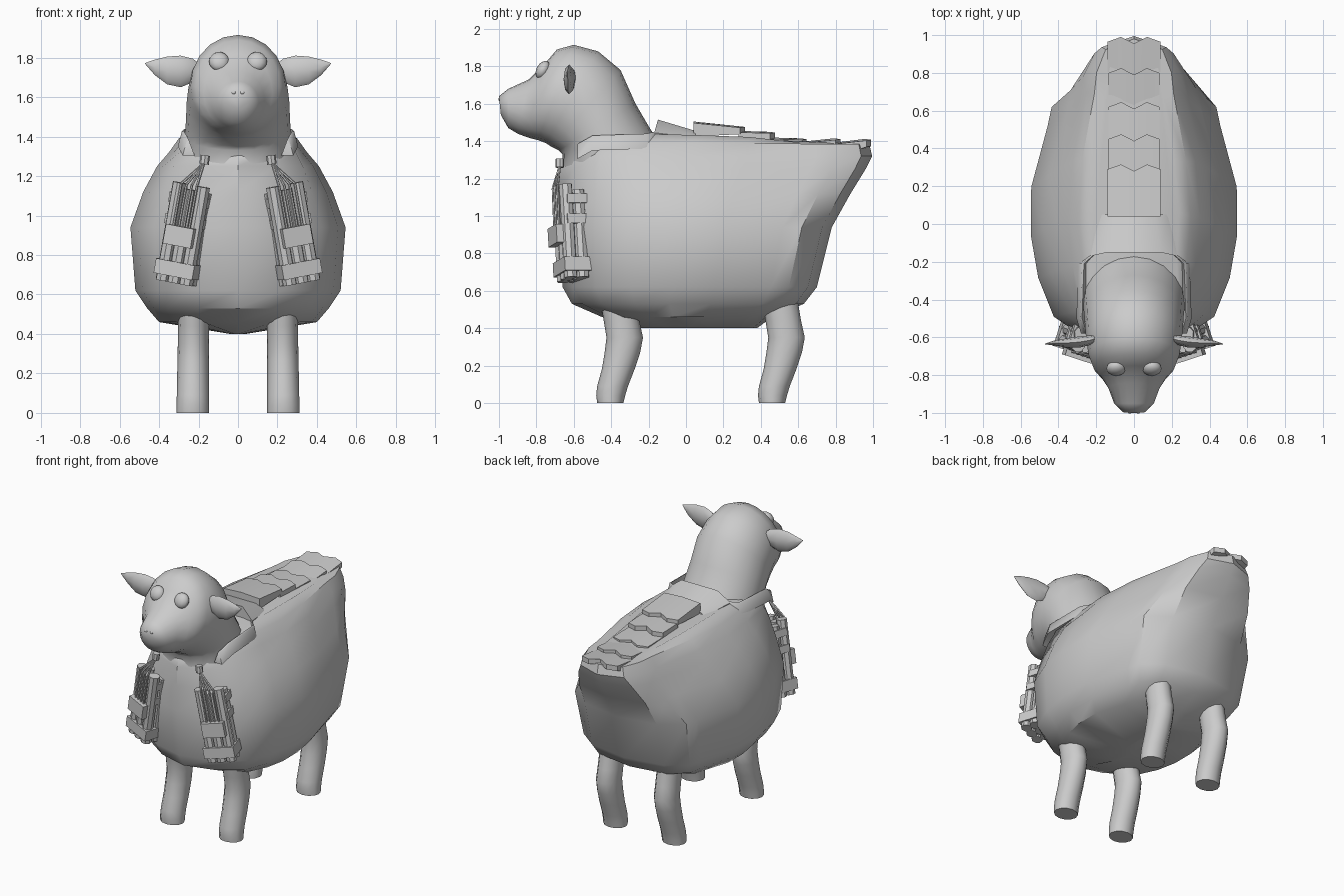
import bpy, bmesh, math
from mathutils import Vector, Matrix

if "Cube" in bpy.data.objects:
    bpy.data.objects.remove(bpy.data.objects["Cube"])

wool = bpy.data.materials.new("pale_grey")
wool.diffuse_color = (0.6, 0.6, 0.6, 1)
wool.use_nodes = True
wool.node_tree.nodes["Principled BSDF"].inputs["Base Color"].default_value = wool.diffuse_color


def finish(name, bm, mirror=False, angle=35):
    bmesh.ops.recalc_face_normals(bm, faces=bm.faces)
    me = bpy.data.meshes.new(name)
    bm.to_mesh(me)
    bm.free()
    me.materials.append(wool)
    ob = bpy.data.objects.new(name, me)
    bpy.context.collection.objects.link(ob)
    if mirror:
        ob.modifiers.new("mirror", 'MIRROR').use_mirror_merge = False
    bpy.ops.object.select_all(action='DESELECT')
    ob.select_set(True)
    bpy.context.view_layer.objects.active = ob
    bpy.ops.object.shade_smooth_by_angle(angle=math.radians(angle))
    return ob


def loft(bm, rings):
    """Skin closed rings of points and cap both ends."""
    vs = [[bm.verts.new(p) for p in r] for r in rings]
    n = len(vs[0])
    for a, b in zip(vs, vs[1:]):
        for i in range(n):
            j = (i + 1) % n
            bm.faces.new((a[i], a[j], b[j], b[i]))
    bm.faces.new(vs[0])
    bm.faces.new(vs[-1])


def oval(c, u, v, n=16):
    c, u, v = Vector(c), Vector(u), Vector(v)
    return [c + u * math.cos(2 * math.pi * i / n) + v * math.sin(2 * math.pi * i / n) for i in range(n)]


def box(bm, m, c, s):
    bmesh.ops.create_cube(bm, size=1, matrix=m @ Matrix.Translation(c) @ Matrix.Diagonal((*s, 1)))


def rod(bm, a, b, r, n=8):
    a, b = Vector(a), Vector(b)
    d = b - a
    m = Matrix.Translation((a + b) / 2) @ d.to_track_quat('Z', 'Y').to_matrix().to_4x4()
    bmesh.ops.create_cone(bm, cap_ends=True, segments=n, radius1=r, radius2=r, depth=d.length, matrix=m)


def back_height(y):
    pts = [(-0.7, 1.26), (-0.6, 1.37), (-0.15, 1.44), (0.4, 1.42), (0.65, 1.385), (1.0, 1.385)]
    for (y0, z0), (y1, z1) in zip(pts, pts[1:]):
        if y <= y1:
            return z0 + (z1 - z0) * (y - y0) / (y1 - y0)
    return pts[-1][1]


# Fleece body: outlines (z, half width, front y, rear y, rear half width, front fullness, haunch fullness)
levels = [(0.40, 0.04, -0.25, 0.38, 0.03, 0.78, 0.8), (0.46, 0.40, -0.45, 0.46, 0.20, 0.78, 0.8),
          (0.53, 0.46, -0.61, 0.63, 0.27, 0.78, 0.8), (0.62, 0.52, -0.66, 0.70, 0.28, 0.78, 0.8),
          (0.94, 0.545, -0.68, 0.78, 0.28, 0.78, 0.8), (1.12, 0.48, -0.68, 0.88, 0.26, 0.78, 0.7),
          (1.25, 0.41, -0.68, 0.96, 0.21, 0.80, 0.66), (1.32, 0.35, -0.67, 0.995, 0.17, 0.84, 0.68),
          (1.39, 0.30, -0.64, 0.98, 0.15, 0.90, 0.66), (1.44, 0.24, -0.58, 0.95, 0.12, 0.95, 0.6)]
rings = []
for z, w, yf, yr, wr, ff, hf in levels:
    half = [(0.57 * ff * w, 0.045), (ff * w, 0.13), (max(0.93, ff) * w, 0.27), (w, 0.42),
            (w * min(1, 0.55 + 0.56 * hf), 0.6), ((hf + 0.04) * w, 0.82), (hf * w, 0.89), (wr, 0.965)]
    loop = [(0, 0)] + half + [(0, 1)] + [(-x, t) for x, t in reversed(half)]
    pts = [(x, yf + (yr - yf) * t) for x, t in loop]
    rings.append([(x, y, min(z, back_height(y))) for x, y in pts])
bm = bmesh.new()
loft(bm, rings)
finish("fleece_body", bm)

# Neck and head: (upper y, z), (lower y, z), half width
bm = bmesh.new()
sections = [(-0.15, 1.40, -0.66, 1.26, 0.27), (-0.20, 1.48, -0.66, 1.33, 0.27),
            (-0.27, 1.60, -0.68, 1.35, 0.264), (-0.35, 1.78, -0.72, 1.37, 0.26),
            (-0.47, 1.88, -0.75, 1.39, 0.253), (-0.60, 1.915, -0.79, 1.405, 0.24),
            (-0.69, 1.89, -0.83, 1.415, 0.215), (-0.75, 1.82, -0.86, 1.425, 0.175),
            (-0.84, 1.73, -0.90, 1.44, 0.135), (-0.95, 1.68, -0.95, 1.47, 0.105),
            (-1.00, 1.64, -0.99, 1.54, 0.06)]
loft(bm, [oval((0, (a + c) / 2, (b + d) / 2), (w, 0, 0), (0, (a - c) / 2, (b - d) / 2), 20)
          for a, b, c, d, w in sections])
finish("head_and_neck", bm, angle=60)

# Eyes and nostrils
for name, c, s in (("eye", (0.095, -0.765, 1.78), (0.052, 0.035, 0.052)),
                   ("nostril", (0.022, -0.995, 1.625), (0.012, 0.008, 0.011))):
    bm = bmesh.new()
    tilt = Matrix.Rotation(-0.5, 4, 'X')
    bmesh.ops.create_uvsphere(bm, u_segments=12, v_segments=8, radius=1,
                              matrix=Matrix.Translation(c) @ tilt @ Matrix.Diagonal((*s, 1)))
    finish(name, bm, True, 60)

# Ears: flattened leaves
bm = bmesh.new()
loft(bm, [oval((x, y, z), (0, hy, 0), (0, 0, hz), 8) for x, y, z, hy, hz in
          ((0.19, -0.60, 1.735, 0.015, 0.03), (0.23, -0.615, 1.735, 0.025, 0.06),
           (0.29, -0.625, 1.73, 0.03, 0.08), (0.36, -0.63, 1.735, 0.024, 0.07),
           (0.42, -0.63, 1.75, 0.014, 0.04), (0.47, -0.635, 1.77, 0.002, 0.003))])
finish("ear", bm, True, 50)

# Legs: (z, front-most y, rear-most y) shared by both pairs
leg = [(0.0, -0.475, -0.335), (0.04, -0.48, -0.325), (0.09, -0.475, -0.31), (0.18, -0.45, -0.275),
       (0.27, -0.435, -0.245), (0.35, -0.425, -0.23), (0.44, -0.44, -0.25), (0.56, -0.46, -0.27)]
for name, off in (("front_leg", 0), ("hind_leg", 0.865)):
    bm = bmesh.new()
    loft(bm, [oval((0.23 - 0.01 * z, off + (a + b) / 2, z), (0.082 - 0.01 * z, 0, 0), (0, (b - a) / 2, 0), 12)
              for z, a, b in leg])
    finish(name, bm, True, 45)

# Overlapping back plates: front y, z, rear y, z, half width
plates = [(0.04, 1.505, 0.29, 1.48, 0.14), (0.28, 1.455, 0.45, 1.45, 0.135),
          (0.43, 1.42, 0.62, 1.415, 0.135), (0.60, 1.395, 0.80, 1.415, 0.135),
          (0.78, 1.39, 0.965, 1.412, 0.14)]
for k, (y0, z0, y1, z1, w) in enumerate(plates):
    bm = bmesh.new()
    cols = []
    for f, dy in ((-1, 0), (-0.5, 0.025), (0, -0.01), (0.5, 0.025), (1, 0)):
        sag = 0.008 * abs(f)
        cols.append([(f * w, y0, z0 - sag), (f * w, y1 + dy, z1 - sag),
                     (f * w, y1 + dy, z1 - sag - 0.035), (f * w, y0, z0 - 0.08)])
    loft(bm, cols)
    finish("back_plate_%d" % (k + 1), bm, angle=20)

# Raised collar behind the neck, sloping down into the back
bm = bmesh.new()
loft(bm, [[(x, y, z), (x * 0.8, 0.05, zb), (x * 0.8, 0.05, 1.40), (x, y, 1.38)]
          for x, y, z, zb in ((-0.23, -0.17, 1.445, 1.42), (-0.14, -0.15, 1.515, 1.455),
                              (0.14, -0.15, 1.515, 1.455), (0.23, -0.17, 1.445, 1.42))])
finish("collar_back", bm, angle=45)

# Collar edge running down beside the neck
bm = bmesh.new()
loft(bm, [[(x, y, z), (x + 0.01, y, z - 0.005), (x + 0.03, y, z - 0.08), (x - 0.03, y, z - 0.08)]
          for x, y, z in ((0.20, -0.15, 1.455), (0.265, -0.21, 1.44), (0.275, -0.5, 1.43), (0.25, -0.58, 1.385))])
finish("collar_side", bm, True, 60)

# Strapped stick bundles on the chest
place = (Matrix.Translation((0.269, -0.618, 0.91)) @ Matrix.Rotation(math.radians(18), 4, 'Z')
         @ Matrix.Rotation(math.radians(-10.5), 4, 'Y'))
bm = bmesh.new()
for i, x in enumerate((-0.064, 0, 0.064)):
    for y in (-0.033, 0.033):
        top = 0.25 - 0.025 * (i == 1) - 0.03 * (y > 0)
        rod(bm, place @ Vector((x, y, -0.255)), place @ Vector((x, y, top)), 0.036)
finish("bundle_sticks", bm, True, 30)
bm = bmesh.new()
box(bm, place, (0, 0, -0.185), (0.208, 0.15, 0.075))
box(bm, place, (0.005, 0.02, 0.06), (0.2, 0.13, 0.05))
box(bm, place, (0.005, 0.025, 0.17), (0.2, 0.13, 0.05))
finish("bundle_straps", bm, True)
bm = bmesh.new()
box(bm, place, (0, -0.08, -0.015), (0.15, 0.045, 0.1))
finish("bundle_box", bm, True)

# Wires gathered at a small cap
bm = bmesh.new()
knot = Vector((0.172, -0.675, 1.265))
for x in (-0.06, -0.02, 0.02, 0.06):
    low, mid = place @ Vector((x * 0.7, -0.074, 0.03)), place @ Vector((x * 0.7, -0.07, 0.25))
    rod(bm, low, mid, 0.007, 6)
    rod(bm, mid, knot, 0.007, 6)
finish("bundle_wires", bm, True)
bm = bmesh.new()
rod(bm, knot - Vector((0, 0, 0.005)), knot + Vector((-0.006, 0, 0.04)), 0.024)
finish("wire_cap", bm, True)
